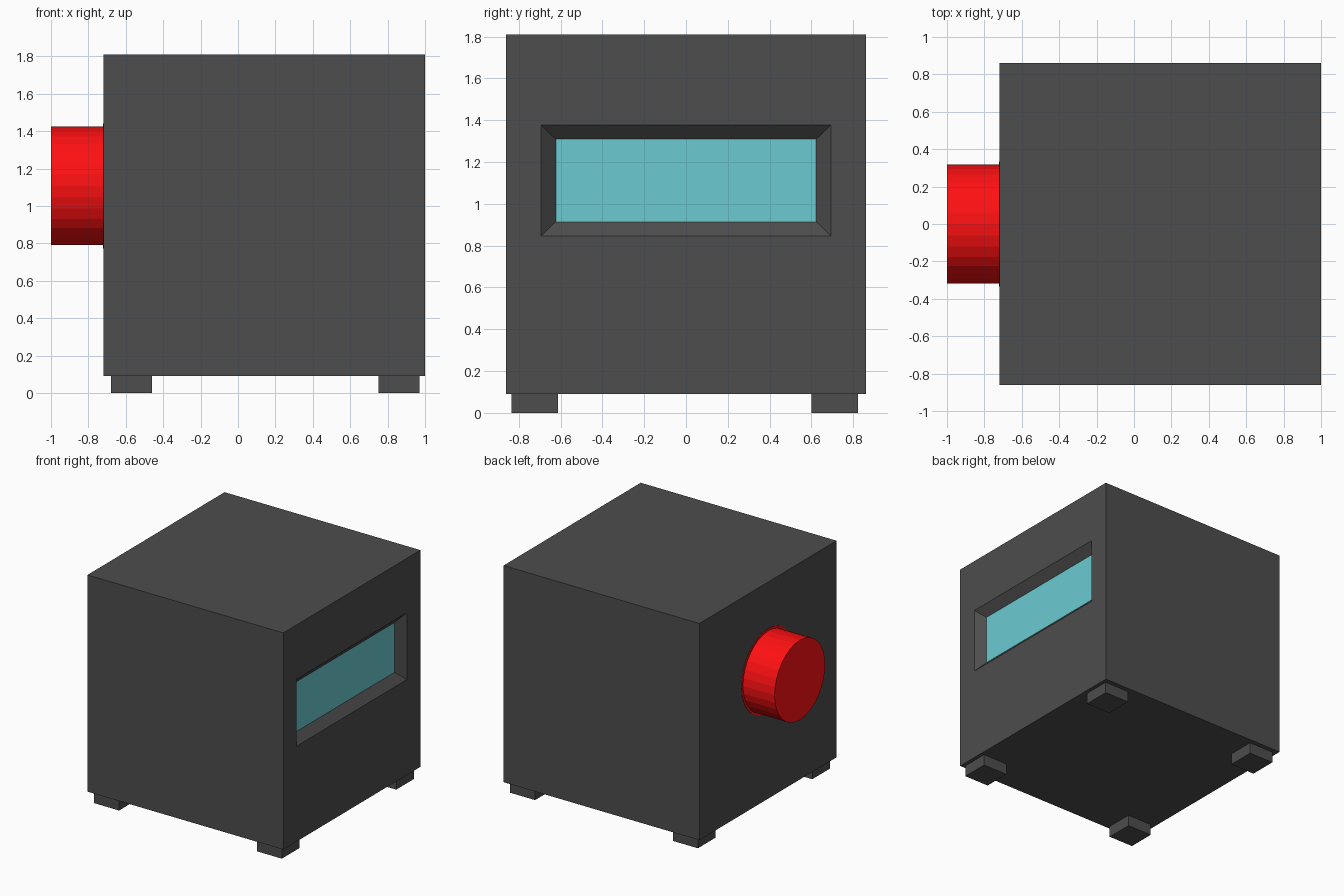
import bpy, bmesh
from math import radians
from mathutils import Vector

if "Cube" in bpy.data.objects:
    bpy.data.objects.remove(bpy.data.objects["Cube"])


def material(name, rgb):
    m = bpy.data.materials.new(name)
    m.diffuse_color = (*rgb, 1)
    m.use_nodes = True
    m.node_tree.nodes["Principled BSDF"].inputs["Base Color"].default_value = m.diffuse_color
    return m


dark = material("dark_grey", (0.075, 0.075, 0.075))
glass = material("screen_blue", (0.147, 0.60, 0.64))
red = material("red", (1.0, 0.005, 0.006))


def box(name, lo, hi, mat):
    lo, hi = Vector(lo), Vector(hi)
    bpy.ops.mesh.primitive_cube_add(size=1)
    ob = bpy.context.object
    ob.name = name
    for v in ob.data.vertices:
        v.co = (lo + hi) / 2 + v.co * (hi - lo)
    ob.data.materials.append(mat)
    return ob


def disc(name, x0, x1, radius, mat):
    bpy.ops.mesh.primitive_cylinder_add(
        vertices=32, radius=radius, depth=x1 - x0,
        location=((x0 + x1) / 2, 0, 1.107), rotation=(0, radians(90), 0))
    ob = bpy.context.object
    ob.name = name
    ob.data.materials.append(mat)


# Cube body with a bevelled screen recess in the right side
body = box("body", (-0.72, -0.86, 0.09), (1.0, 0.86, 1.81), dark)
body.data.materials.append(glass)
bm = bmesh.new()
bm.from_mesh(body.data)
face = max(bm.faces, key=lambda f: f.calc_center_median().x)
for x, y, z0, z1 in ((1.0, 0.693, 0.847, 1.378), (0.938, 0.623, 0.914, 1.309)):
    bmesh.ops.inset_region(bm, faces=[face], thickness=0.05)
    mid = face.calc_center_median()
    for v in face.verts:
        v.co = (x, y if v.co.y > mid.y else -y, z1 if v.co.z > mid.z else z0)
face.material_index = 1
bm.to_mesh(body.data)
bm.free()

# Round knob on the left side, with a thin ring where it meets the body
disc("knob", -1.0, -0.71, 0.317, red)
disc("knob_ring", -0.723, -0.71, 0.334, red)

# Four square feet
for end, x in (("left", -0.68), ("right", 0.75)):
    for side, y in (("front", -0.835), ("back", 0.60)):
        box(f"{side}_{end}_foot", (x, y, 0), (x + 0.22, y + 0.222, 0.09), dark)
